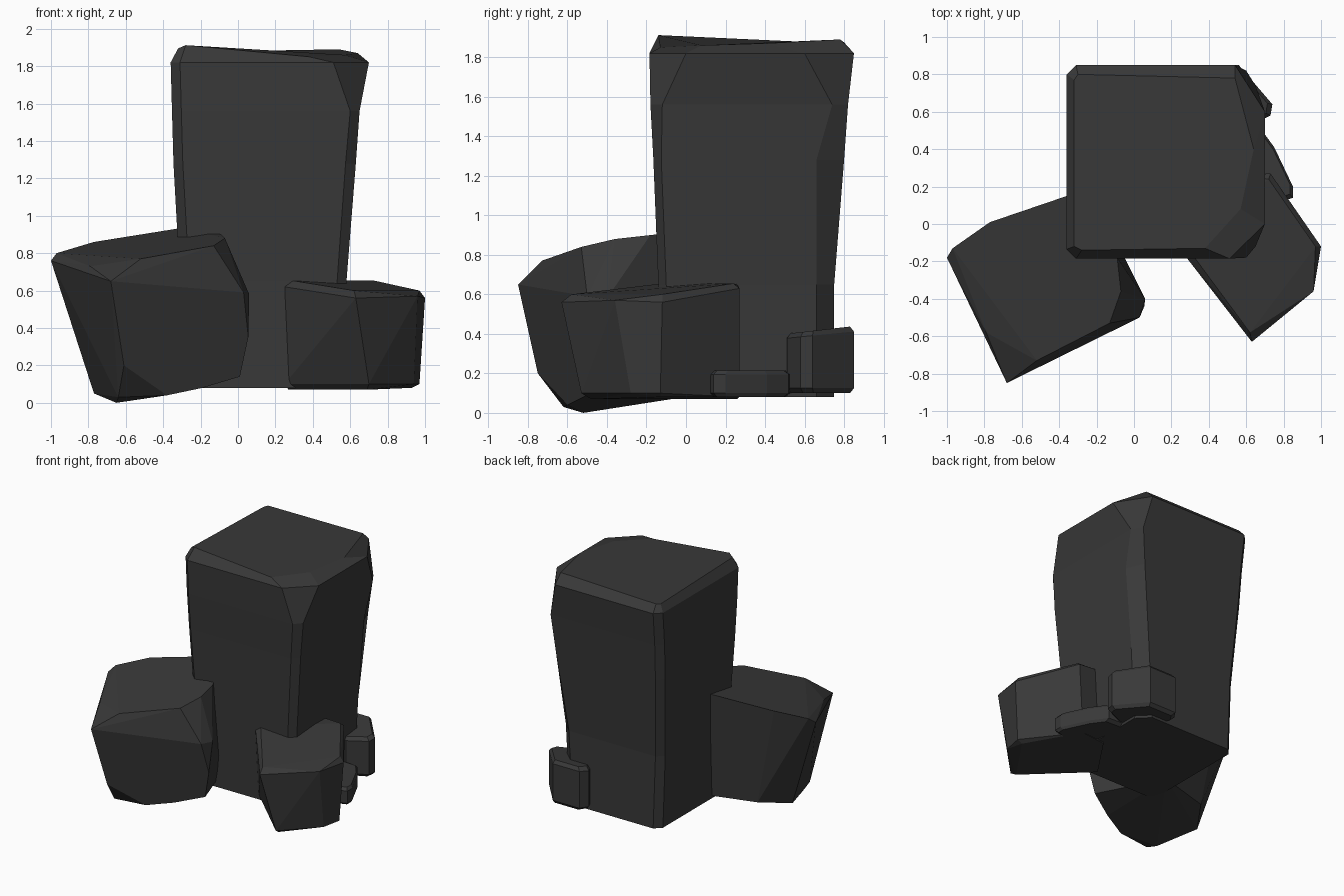
import bpy, bmesh

stone = bpy.data.materials.new("dark_stone")
stone.diffuse_color = (0.04, 0.04, 0.04, 1)


def finish(name, bm):
    bmesh.ops.recalc_face_normals(bm, faces=bm.faces)
    mesh = bpy.data.meshes.new(name)
    bm.to_mesh(mesh)
    bm.free()
    mesh.materials.append(stone)
    obj = bpy.data.objects.new(name, mesh)
    bpy.context.collection.objects.link(obj)
    return obj


def hull_rock(name, points):
    """Faceted stone from its corner points."""
    bm = bmesh.new()
    for p in points:
        bm.verts.new(p)
    res = bmesh.ops.convex_hull(bm, input=bm.verts[:])
    loose = [g for g in res["geom_interior"] if isinstance(g, bmesh.types.BMVert)]
    bmesh.ops.delete(bm, geom=loose, context="VERTS")
    bmesh.ops.dissolve_limit(bm, angle_limit=0.09, verts=bm.verts[:], edges=bm.edges[:])
    return finish(name, bm)


def prism_rock(name, outline, z0, z1, bevel, tilt):
    """Small stone: outline with a bevelled rim, top tilted along y."""
    cx = sum(p[0] for p in outline) / len(outline)
    cy = sum(p[1] for p in outline) / len(outline)
    pts = []
    for z, s in ((z0, 0.88), (z0 + bevel, 1), (z1 - bevel, 1), (z1, 0.88)):
        for x, y in outline:
            dz = tilt * (y - cy) if z > (z0 + z1) / 2 else 0
            pts.append((cx + (x - cx) * s, cy + (y - cy) * s, z + dz))
    return hull_rock(name, pts)


def ring(z, x0, x1, y0, y1, left, fr, br):
    """Chamfered rectangle: left chamfer, front right and back right (x, y) chamfers."""
    return [(x0, y0 + left, z), (x0 + left, y0, z), (x1 - fr[0], y0, z), (x1, y0 + fr[1], z),
            (x1, y1 - br[1], z), (x1 - br[0], y1, z), (x0 + left, y1, z), (x0, y1 - left, z)]


# Tall pillar, waisted towards the base
rings = [
    ring(0.08, -0.29, 0.55, -0.13, 0.75, 0.05, (0.05, 0.04), (0.09, 0.09)),
    ring(0.65, -0.31, 0.58, -0.14, 0.75, 0.05, (0.05, 0.04), (0.09, 0.09)),
    ring(1.28, -0.345, 0.63, -0.165, 0.80, 0.05, (0.055, 0.04), (0.06, 0.14)),
    ring(1.56, -0.353, 0.65, -0.18, 0.82, 0.05, (0.05, 0.06), (0.05, 0.08)),
    ring(1.82, -0.36, 0.70, -0.185, 0.85, 0.05, (0.19, 0.185), (0.16, 0.25)),
    [(-0.32, -0.12, 1.895), (-0.28, -0.14, 1.912), (0.38, -0.13, 1.85), (0.57, 0.08, 1.86),
     (0.64, 0.40, 1.87), (0.54, 0.78, 1.89), (-0.30, 0.80, 1.875), (-0.32, 0.77, 1.87)],
]
bm = bmesh.new()
loops = [[bm.verts.new(p) for p in r] for r in rings]
for a, b in zip(loops, loops[1:]):
    for i in range(8):
        j = (i + 1) % 8
        bm.faces.new((a[i], a[j], b[j], b[i]))
bm.faces.new(loops[0][::-1])
bm.faces.new(loops[-1])
finish("tall_pillar", bm)

# Leaning boulder on the left
hull_rock("left_boulder", [
    (-1.0, -0.18, 0.76), (-0.97, -0.13, 0.80), (-0.77, 0.01, 0.86), (-0.30, 0.17, 0.935),
    (-0.09, -0.18, 0.90), (-0.07, -0.36, 0.88), (-0.13, -0.53, 0.84), (-0.52, -0.73, 0.77),
    (-0.79, -0.58, 0.73), (-0.68, -0.85, 0.65), (0.03, -0.50, 0.59), (0.06, -0.40, 0.58),
    (0.055, -0.44, 0.35), (0.01, -0.42, 0.14), (-0.19, -0.52, 0.08), (-0.38, -0.60, 0.04),
    (-0.61, -0.75, 0.20), (-0.65, -0.52, 0.0), (-0.77, -0.22, 0.05), (-0.64, -0.62, 0.03),
    (-0.62, 0.00, 0.10), (-0.20, 0.12, 0.10)])

# Squat boulder on the right
hull_rock("right_boulder", [
    (0.25, -0.14, 0.62), (0.28, -0.12, 0.655), (0.62, -0.58, 0.60), (0.63, -0.63, 0.56),
    (0.96, -0.36, 0.57), (1.0, -0.12, 0.56), (0.97, -0.12, 0.60), (0.72, 0.24, 0.655),
    (0.73, 0.27, 0.63), (0.55, 0.26, 0.65), (0.25, -0.10, 0.10), (0.27, -0.08, 0.07),
    (0.70, -0.53, 0.10), (0.69, -0.48, 0.07), (0.94, -0.28, 0.10), (0.97, -0.13, 0.10),
    (0.93, -0.13, 0.08), (0.70, 0.27, 0.08), (0.50, 0.26, 0.07)])

# Small stones at the pillar's back right corner
prism_rock("back_stone", [(0.29, 0.79), (0.33, 0.85), (0.56, 0.85), (0.74, 0.64),
                          (0.73, 0.58), (0.58, 0.51), (0.40, 0.55)], 0.10, 0.42, 0.025, 0.1)
prism_rock("side_stone", [(0.50, 0.53), (0.67, 0.52), (0.75, 0.41), (0.85, 0.20),
                          (0.85, 0.14), (0.79, 0.12), (0.55, 0.20)], 0.08, 0.215, 0.02, 0)
